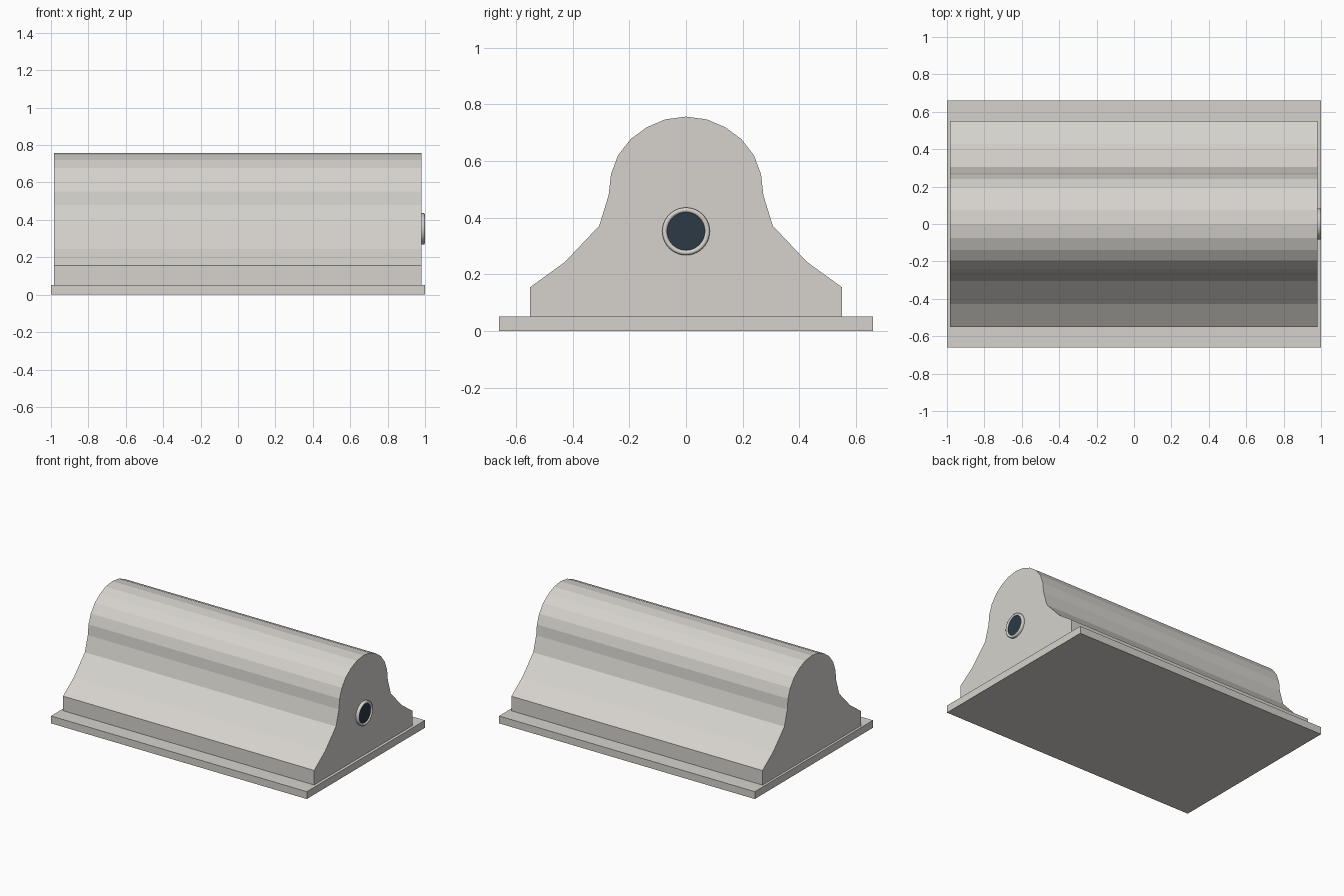
import bpy, bmesh, math

if "Cube" in bpy.data.objects:
    bpy.data.objects.remove(bpy.data.objects["Cube"])


def material(name, rgb):
    m = bpy.data.materials.new(name)
    m.diffuse_color = (*rgb, 1)
    m.use_nodes = True
    m.node_tree.nodes["Principled BSDF"].inputs["Base Color"].default_value = m.diffuse_color
    return m


stone = material("warm_light_grey", (0.67, 0.65, 0.61))
glass = material("dark_blue_glass", (0.025, 0.042, 0.06))


def finish(name, bm, mat):
    bmesh.ops.recalc_face_normals(bm, faces=bm.faces)
    me = bpy.data.meshes.new(name)
    bm.to_mesh(me)
    bm.free()
    me.materials.append(mat)
    ob = bpy.data.objects.new(name, me)
    bpy.context.collection.objects.link(ob)
    return ob


def extrude_profile(name, half, x0, x1, mat):
    """Mirror a (y, z) half outline and extrude it along x."""
    outline = half + [(-y, z) for y, z in reversed(half) if y > 0]
    bm = bmesh.new()
    face = bm.faces.new([bm.verts.new((x0, y, z)) for y, z in outline])
    ext = bmesh.ops.extrude_face_region(bm, geom=[face], use_keep_orig=True)
    verts = [g for g in ext["geom"] if isinstance(g, bmesh.types.BMVert)]
    bmesh.ops.translate(bm, verts=verts, vec=(x1 - x0, 0, 0))
    return finish(name, bm, mat)


def lathe_x(name, profile, zc, sides, mat, cap=False):
    """Spin (x, radius) points around the x axis at height zc."""
    bm = bmesh.new()
    rings = []
    for x, r in profile:
        rings.append([bm.verts.new((x, r * math.cos(2 * math.pi * i / sides),
                                    zc + r * math.sin(2 * math.pi * i / sides)))
                      for i in range(sides)])
    for a, b in zip(rings, rings[1:]):
        for i in range(sides):
            j = (i + 1) % sides
            bm.faces.new((a[i], a[j], b[j], b[i]))
    if cap:
        bm.faces.new(rings[0])
        bm.faces.new(rings[-1])
    return finish(name, bm, mat)


# Flat base plate
extrude_profile("base_plate", [(0.66, 0), (0.66, 0.052)], -1, 1, stone)

# Bell-shaped housing running the full length
bell = [(0.55, 0.05), (0.55, 0.155), (0.427, 0.244), (0.306, 0.372),
        (0.273, 0.48), (0.265, 0.553), (0.24, 0.62), (0.195, 0.678),
        (0.139, 0.719), (0.074, 0.747), (0, 0.757)]
extrude_profile("housing", bell, -0.983, 0.98, stone)

# Round bezel with the dark lens in the right end
bezel = lathe_x("lens_bezel", [(0.975, 0.084), (0.992, 0.084), (0.997, 0.082),
                               (1.0, 0.077), (0.999, 0.071), (0.995, 0.067),
                               (0.975, 0.066)], 0.352, 40, stone)
lathe_x("lens", [(0.975, 0.067), (0.991, 0.067)], 0.352, 40, glass, cap=True)

# Smooth the rounded bezel only
bpy.ops.object.select_all(action='DESELECT')
bezel.select_set(True)
bpy.context.view_layer.objects.active = bezel
bpy.ops.object.shade_smooth_by_angle(angle=math.radians(50))
